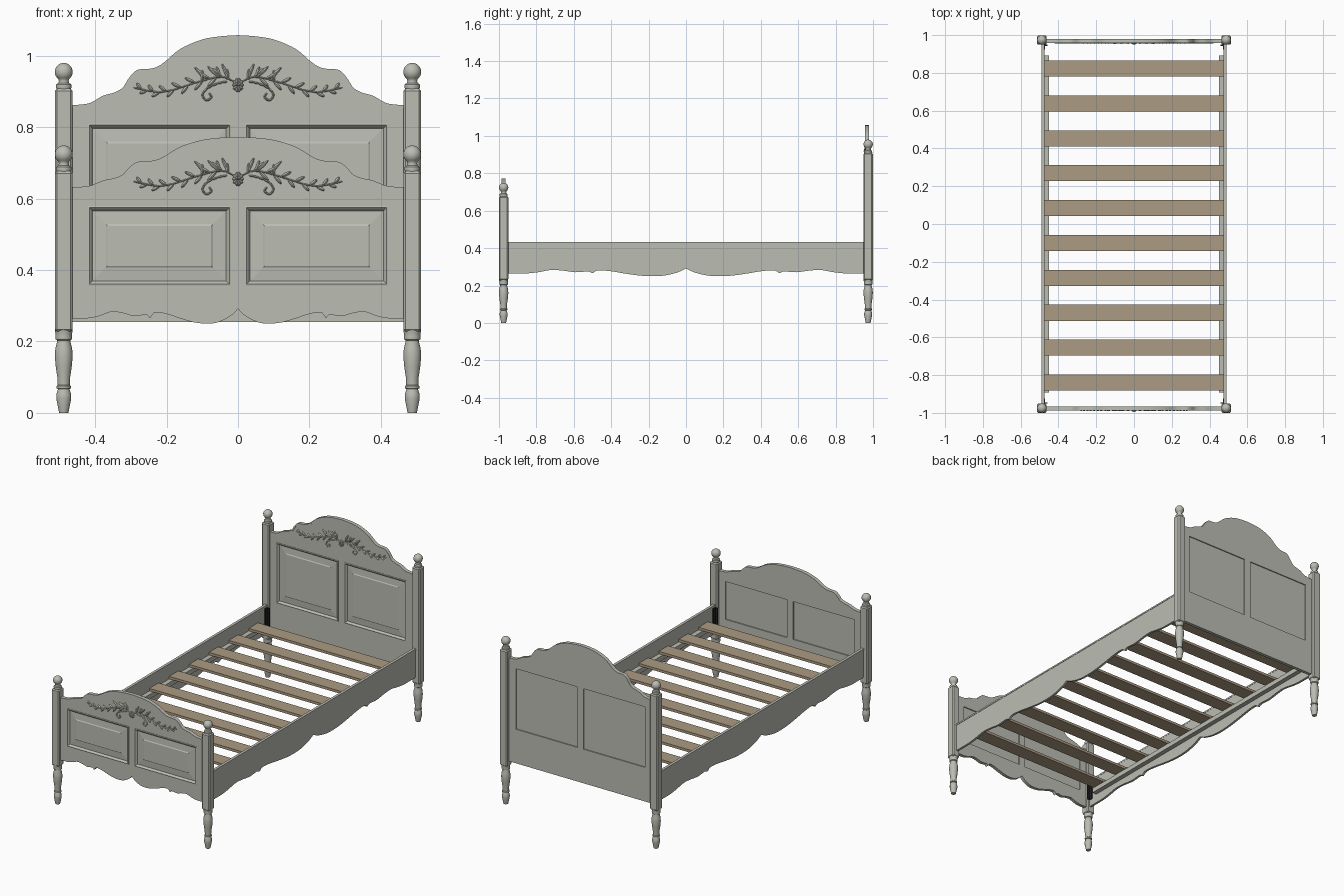
import bpy, bmesh, math
from mathutils import Vector, Matrix

if "Cube" in bpy.data.objects:
    bpy.data.objects.remove(bpy.data.objects["Cube"])

def material(name, rgb):
    m = bpy.data.materials.new(name)
    m.diffuse_color = (*rgb, 1)
    m.use_nodes = True
    m.node_tree.nodes["Principled BSDF"].inputs["Base Color"].default_value = m.diffuse_color
    return m

PAINT = material("sage grey paint", (0.50, 0.51, 0.45))
WOOD = material("slat wood", (0.41, 0.325, 0.225))
METAL = material("black metal", (0.015, 0.015, 0.015))

def add(name, mesh, mat, smooth=True):
    ob = bpy.data.objects.new(name, mesh)
    bpy.context.collection.objects.link(ob)
    mesh.materials.clear()
    mesh.materials.append(mat)
    if smooth:
        bpy.ops.object.select_all(action='DESELECT')
        ob.select_set(True)
        bpy.context.view_layer.objects.active = ob
        bpy.ops.object.shade_smooth_by_angle(angle=math.radians(35))
    return ob

def from_bm(name, bm, mat, smooth=True):
    bmesh.ops.recalc_face_normals(bm, faces=bm.faces)
    me = bpy.data.meshes.new(name)
    bm.to_mesh(me)
    bm.free()
    return add(name, me, mat, smooth)

def box(name, lo, hi, mat, bevel=0):
    bm = bmesh.new()
    bmesh.ops.create_cube(bm, size=1)
    for v in bm.verts:
        v.co = [l + (c + 0.5) * (h - l) for l, h, c in zip(lo, hi, v.co)]
    if bevel:
        bmesh.ops.bevel(bm, geom=bm.edges[:], offset=bevel, segments=1, affect='EDGES')
    return from_bm(name, bm, mat, False)

def smooth_path(p, n=8):
    """Catmull-Rom curve through the points."""
    p = [Vector(q) for q in p]
    e = [2 * p[0] - p[1]] + p + [2 * p[-1] - p[-2]]
    out = []
    for i in range(1, len(p)):
        a, b, c, d = e[i - 1:i + 3]
        for k in range(n):
            t = k / n
            out.append(0.5 * (2 * b + (c - a) * t + (2 * a - 5 * b + 4 * c - d) * t * t
                              + (3 * b - a - 3 * c + d) * t ** 3))
    return out + [p[-1]]

def mirrored(half):
    """Half runs from x = 0 outwards; result runs left to right."""
    return [Vector((-q.x, q.y)) for q in reversed(half[1:])] + half

def plate(name, loops, thick, loc, turn=0):
    """Flat outline (with holes) stood upright and given a thickness."""
    cu = bpy.data.curves.new(name, 'CURVE')
    cu.dimensions, cu.fill_mode, cu.extrude = '2D', 'BOTH', thick / 2
    for lp in loops:
        s = cu.splines.new('POLY')
        s.points.add(len(lp) - 1)
        for pt, q in zip(s.points, lp):
            pt.co = (q[0], q[1], 0, 1)
        s.use_cyclic_u = True
    tmp = bpy.data.objects.new(name, cu)
    bpy.context.collection.objects.link(tmp)
    me = bpy.data.meshes.new_from_object(tmp.evaluated_get(bpy.context.evaluated_depsgraph_get()))
    bpy.data.objects.remove(tmp)
    me.transform(Matrix.Translation(loc) @ Matrix.Rotation(turn, 4, 'Z') @ Matrix.Rotation(math.pi / 2, 4, 'X'))
    return add(name, me, PAINT)

def lathe(name, prof, x, y, n=24):
    bm = bmesh.new()
    rings = [[bm.verts.new((x + r * math.cos(a), y + r * math.sin(a), z))
              for a in (2 * math.pi * k / n for k in range(n))] for r, z in prof]
    for a, b in zip(rings, rings[1:]):
        for k in range(n):
            bm.faces.new((a[k], a[(k + 1) % n], b[(k + 1) % n], b[k]))
    bm.faces.new(rings[0])
    bm.faces.new(rings[-1])
    return from_bm(name, bm, PAINT)

# Moulded panel: nested rectangles as (inset, y depth from the board front)
STEPS = [(0.012, 0.013), (0.0, 0.013), (0.0, -0.003), (0.004, -0.004), (0.008, 0.0),
         (0.013, 0.007), (0.05, 0.004), (0.055, 0.001)]
def panel(name, x0, x1, z0, z1, y):
    bm = bmesh.new()
    rings = [[bm.verts.new(c) for c in ((x0 + i, y + d, z0 + i), (x1 - i, y + d, z0 + i),
                                        (x1 - i, y + d, z1 - i), (x0 + i, y + d, z1 - i))] for i, d in STEPS]
    for a, b in zip(rings, rings[1:]):
        for k in range(4):
            bm.faces.new((a[k], a[(k + 1) % 4], b[(k + 1) % 4], b[k]))
    bm.faces.new(rings[0])
    bm.faces.new(rings[-1])
    return from_bm(name, bm, PAINT, False)

# Carved spray made of flattened leaf blobs
def carving(name, y, zc):
    bm = bmesh.new()
    def blob(p, q, w, depth=0.005):
        p, q = Vector(p), Vector(q)
        d = q - p
        for s in (1, -1):
            m = (Matrix.Translation((s * (p.x + q.x) / 2, y, zc + (p.y + q.y) / 2))
                 @ Matrix.Rotation(-s * math.atan2(d.y, d.x), 4, 'Y')
                 @ Matrix.Diagonal((d.length / 2, depth, w, 1)))
            bmesh.ops.create_uvsphere(bm, u_segments=8, v_segments=6, radius=1, matrix=m)
    stem = smooth_path([(0, 0), (.03, .02), (.06, .022), (.1, .012), (.14, 0), (.18, -.013),
                        (.22, -.02), (.255, -.015), (.288, -.008)], 2)
    for i, (a, b) in enumerate(zip(stem, stem[1:])):
        blob(a, b + (b - a) * 0.3, 0.0022)
        if i < 3:
            continue
        ang = math.atan2(b.y - a.y, b.x - a.x)
        ln = 0.042 - 0.0014 * i
        t = ang + (0.75 if i % 2 else -0.6)
        blob(a, a + Vector((math.cos(t), math.sin(t))) * ln, 0.0045, 0.006)
    for p, q in [((.025, .015), (.045, .06)), ((.03, .015), (.03, .045)), ((.05, .02), (.085, .052)),
                 ((.085, .015), (.122, .05)), ((.1, .01), (.1, .042)), ((.05, .02), (.06, .052))]:
        blob(p, q, 0.0045, 0.006)
    curl = smooth_path([(.03, .01), (.055, .005), (.085, -.008), (.1, -.028), (.088, -.043), (.074, -.034), (.08, -.024)], 2)
    for a, b in zip(curl, curl[1:]):
        blob(a, b + (b - a) * 0.3, 0.003)
    for k in range(5):
        a = math.pi * (k - 2) / 4.6
        blob((0.002, 0), (0.016 * math.cos(a), 0.02 * math.sin(a)), 0.005, 0.008)
    blob((0, 0.005), (0.008, -0.002), 0.006, 0.011)
    return from_bm(name, bm, PAINT)

# Shared outlines: crest (height as rise above the shoulder) and scalloped apron
CREST = mirrored(smooth_path([(0, .196), (.055, .192), (.106, .182), (.162, .157), (.204, .122), (.225, .108), (.246, .102),
                              (.283, .098), (.306, .075), (.322, .05), (.345, .036), (.378, .026), (.41, .008), (.435, .002), (.47, 0)], 5))
APRON = mirrored(smooth_path([(0, .291), (.02, .272), (.05, .256), (.08, .25), (.12, .253), (.16, .264), (.2, .277), (.232, .281), (.246, .265)], 5)
                 + smooth_path([(.246, .265), (.258, .275), (.29, .271), (.325, .28), (.355, .283), (.39, .271), (.42, .265), (.47, .265)], 5)[1:])

def end_board(name, front, shoulder, scale, bottom, pz0, pz1, flower):
    top = [Vector((p.x, shoulder + p.y * scale)) for p in CREST]
    holes = [[(a, pz0), (b, pz0), (b, pz1), (a, pz1)] for a, b in ((-.42, -.02), (.02, .42))]
    plate(name, [bottom + top[::-1]] + holes, 0.019, (0, front + 0.0095, 0))
    for h, side in zip(holes, ("left", "right")):
        panel(f"{name}_{side}_panel", h[0][0], h[1][0], pz0, pz1, front)
    # raised lip following the crest
    low = []
    for i, p in enumerate(top):
        d = (top[min(i + 1, len(top) - 1)] - top[max(i - 1, 0)]).normalized()
        low.append(p + Vector((d.y, -d.x)) * 0.008)
    plate(f"{name}_crest_lip", [low + top[::-1]], 0.004, (0, front - 0.001, 0))
    carving(f"{name}_carving", front, flower)

end_board("headboard", 0.960, 0.862, 1.0, [Vector((-.47, .255)), Vector((.47, .255))], 0.455, 0.81, 0.918)
end_board("footboard", -0.984, 0.632, 0.72, APRON, 0.357, 0.579, 0.655)

# Posts: turned leg, chamfered square shaft, ball finial
LEG = [(.013, 0), (.016, .015), (.021, .04), (.021, .052), (.016, .067), (.02, .069), (.0205, .075), (.017, .078), (.018, .1),
       (.0225, .13), (.025, .16), (.0235, .18), (.019, .198), (.0185, .203), (.0225, .206), (.0235, .214), (.0225, .222), (.024, .226), (.024, .235)]
for end, y, top in (("head", 0.974, 0.908), ("foot", -0.975, 0.677)):
    ball = [(0.025 * math.sin(a), top + 0.047 - 0.025 * math.cos(a)) for a in (math.pi * k / 14 for k in range(3, 14))]
    neck = [(.02, top - .002), (.022, top + .005), (.021, top + .012), (.015, top + .016), (.0135, top + .022)]
    for side, x in (("left", -0.488), ("right", 0.488)):
        lathe(f"{end}_{side}_leg", LEG, x, y)
        box(f"{end}_{side}_post", (x - .025, y - .025, .228), (x + .025, y + .025, top), PAINT, 0.006)
        lathe(f"{end}_{side}_finial", neck + ball + [(0.001, top + .072)], x, y)

# Side rails with top bead, slat ledge and metal corner brackets
rail = [Vector((p.x * 0.955 / 0.47, p.y)) for p in APRON] + [Vector((.955, .425)), Vector((-.955, .425))]
for side, s in (("left", -1), ("right", 1)):
    def sbox(name, a, b, y0, y1, z0, z1, mat):
        box(name, (min(s * a, s * b), y0, z0), (max(s * a, s * b), y1, z1), mat)
    plate(f"{side}_side_rail", [rail], 0.013, (s * 0.4825, 0, 0), math.pi / 2)
    sbox(f"{side}_rail_bead", .475, .491, -.955, .955, .425, .434, PAINT)
    sbox(f"{side}_slat_ledge", .449, .477, -.893, .893, .318, .345, PAINT)
    for end, e in (("head", 0.949), ("foot", -0.95)):
        d = -math.copysign(1, e)
        y0, y1 = sorted((e, e + d * 0.006))
        sbox(f"{end}_{side}_bracket_plate", .458, .476, y0, y1, .305, .42, METAL)
        y0, y1 = sorted((e, e + d * 0.025))
        sbox(f"{end}_{side}_bracket_arm", .470, .4765, y0, y1, .305, .42, METAL)

# Slats
for i in range(10):
    y = 0.823 - i * 0.1847
    box(f"slat_{i + 1}", (-.477, y - .0425, .345), (.477, y + .0425, .36), WOOD)
